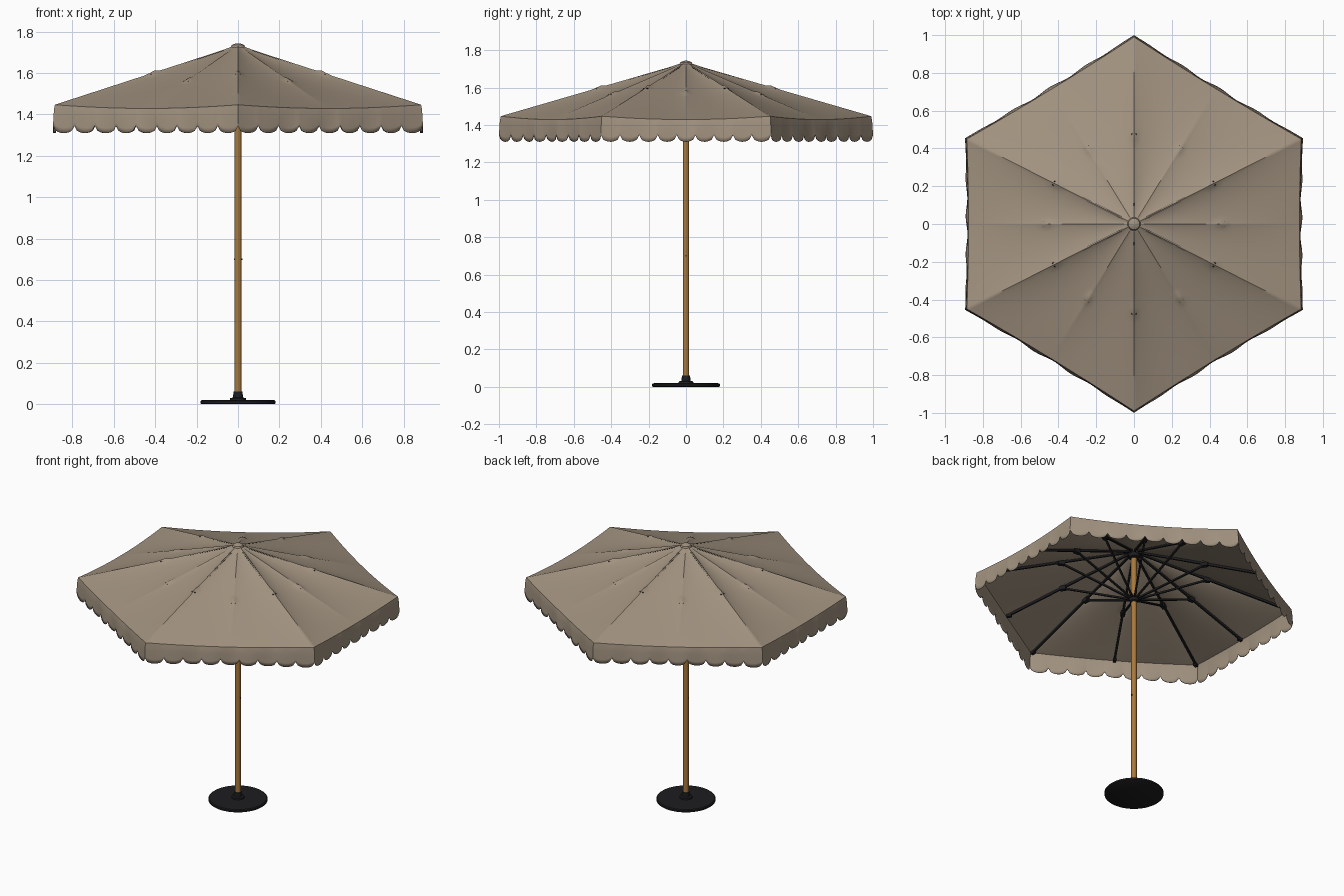
import bpy, bmesh, math
from mathutils import Vector

if "Cube" in bpy.data.objects:
    bpy.data.objects.remove(bpy.data.objects["Cube"])


def material(name, rgb):
    m = bpy.data.materials.new(name)
    m.diffuse_color = (*rgb, 1)
    m.use_nodes = True
    m.node_tree.nodes["Principled BSDF"].inputs["Base Color"].default_value = m.diffuse_color
    return m


FABRIC = material("taupe fabric", (0.36, 0.29, 0.215))
WOOD = material("warm wood", (0.40, 0.19, 0.045))
BLACK = material("black metal", (0.012, 0.012, 0.014))

CORNERS = [Vector(c) for c in ((0, 0.99), (-0.885, 0.45), (-0.885, -0.45),
                               (0, -0.99), (0.885, -0.45), (0.885, 0.45))]
SCALLOPS, SEG = 9, 8
N = SCALLOPS * SEG
APEX = 1.735


def finish(bm, name, mat, angle=35):
    bmesh.ops.recalc_face_normals(bm, faces=bm.faces[:])
    me = bpy.data.meshes.new(name)
    bm.to_mesh(me)
    bm.free()
    me.materials.append(mat)
    ob = bpy.data.objects.new(name, me)
    bpy.context.collection.objects.link(ob)
    bpy.ops.object.select_all(action='DESELECT')
    ob.select_set(True)
    bpy.context.view_layer.objects.active = ob
    bpy.ops.object.shade_smooth_by_angle(angle=math.radians(angle))
    return ob


def lathe(name, profile, mat, n=32):
    bm = bmesh.new()
    rings = [[bm.verts.new((r * math.cos(2 * math.pi * i / n), r * math.sin(2 * math.pi * i / n), z))
              for i in range(n)] for r, z in profile]
    for a, b in zip(rings, rings[1:]):
        for i in range(n):
            bm.faces.new((a[i], a[(i + 1) % n], b[(i + 1) % n], b[i]))
    bm.faces.new(rings[0])
    bm.faces.new(rings[-1])
    return finish(bm, name, mat)


def add_bar(bm, a, b, w, h):
    # rectangular bar between two points
    a, b = Vector(a), Vector(b)
    d = (b - a).normalized()
    side = d.cross(Vector((0, 0, 1))).normalized()
    up = side.cross(d)
    ends = [[bm.verts.new(p + side * (x * w / 2) + up * (y * h / 2))
             for x, y in ((-1, -1), (1, -1), (1, 1), (-1, 1))] for p in (a, b)]
    for i in range(4):
        j = (i + 1) % 4
        bm.faces.new((ends[0][i], ends[0][j], ends[1][j], ends[1][i]))
    bm.faces.new(ends[0])
    bm.faces.new(ends[1])


def rim(e, f):
    # top edge of the valance, bowed inward and sagging between corners
    p = CORNERS[e].lerp(CORNERS[(e + 1) % 6], f)
    bow = 4 * f * (1 - f)
    p = p * (1 - 0.010 * bow)
    return Vector((p.x, p.y, 1.447 - 0.018 * bow))


def cover(e, f, t):
    # point on the cloth: t = 0 at apex, 1 at rim
    q = rim(e, f)
    p = Vector((0, 0, APEX)).lerp(q, t)
    p.z -= 0.012 * abs(math.sin(2 * math.pi * f)) ** 0.7 * math.sin(math.pi * t)
    r = p.xy.length
    for rf in (0, 0.5, 1):   # bumps over the strut joints
        c = rim(e, rf).xy.normalized() * 0.46
        p.z += 0.010 * math.exp(-((p.xy - c).length / 0.02) ** 2)
    if r < 0.08:
        p.z += 0.005 * (1 - r / 0.08)
    return p


# canopy with scalloped valance
bm = bmesh.new()
cols = []
TOP, LOW = 36, 5
for e in range(6):
    for i in range(N):
        f = i / N
        col = [bm.verts.new(cover(e, f, 0.02 + 0.98 * k / TOP)) for k in range(TOP + 1)]
        q = rim(e, f)
        out = Vector((q.x, q.y, 0)).normalized()
        g = (f * SCALLOPS) % 1
        zb = 1.346 - 0.036 * math.sqrt(max(0, 1 - (2 * g - 1) ** 2))
        for k in range(1, LOW + 1):
            s = k / LOW
            wave = 0.005 * math.sin(2 * math.pi * f * 4.5 + e * 1.3) * s * math.sin(math.pi * f)
            p = q + out * (0.010 * math.sqrt(s) + wave)
            p.z = q.z + (zb - q.z) * s
            col.append(bm.verts.new(p))
        cols.append(col)
for a, b in zip(cols, cols[1:] + cols[:1]):
    for k in range(len(a) - 1):
        bm.faces.new((a[k], a[k + 1], b[k + 1], b[k]))
canopy = finish(bm, "canopy", FABRIC, 40)
sol = canopy.modifiers.new("cloth thickness", 'SOLIDIFY')
sol.thickness = 0.003
sol.offset = -1

# small cloth cap on the apex
lathe("canopy_cap", [(0.035, 1.724), (0.03, 1.735), (0.015, 1.742), (0.003, 1.744)], FABRIC, 24)

# ribs, struts and joints: one set per corner and per edge middle
ribs, struts, joints = bmesh.new(), bmesh.new(), bmesh.new()
for e in range(6):
    for f in (0, 0.5):
        q = rim(e, f)
        d = Vector((q.x, q.y, 0)).normalized()
        drop = Vector((0, 0, -0.012))
        start = cover(e, f, 0.04) + drop
        end = q * 1.0 - d * 0.012 + drop
        add_bar(ribs, start, end, 0.012, 0.014)
        t = 0.46 / q.xy.length
        j = Vector((0, 0, APEX)).lerp(q, t) + Vector((0, 0, -0.018))
        add_bar(struts, d * 0.022 + Vector((0, 0, 1.39)), j, 0.011, 0.011)
        add_bar(joints, j - d * 0.02, j + d * 0.02, 0.026, 0.026)
        add_bar(joints, end - d * 0.03, end, 0.018, 0.018)
finish(ribs, "ribs", BLACK)
finish(struts, "struts", BLACK)
finish(joints, "rib_joints", BLACK)

# hubs on the pole
lathe("sliding_hub", [(0.019, 1.365), (0.026, 1.37), (0.03, 1.385), (0.03, 1.40), (0.02, 1.405)], BLACK)
lathe("top_hub", [(0.02, 1.675), (0.034, 1.68), (0.034, 1.705), (0.02, 1.715)], BLACK)

# pole and its locking pin
lathe("pole", [(0.017, 0.03), (0.017, 1.70)], WOOD)
pin = bmesh.new()
add_bar(pin, (-0.019, 0, 0.70), (0.021, 0, 0.70), 0.007, 0.007)
finish(pin, "locking_pin", BLACK)

# round base plate with collar
lathe("base_plate", [(0.176, 0.0), (0.182, 0.004), (0.182, 0.014), (0.176, 0.019), (0.02, 0.021)], BLACK, 64)
lathe("base_collar", [(0.04, 0.018), (0.038, 0.029), (0.024, 0.032), (0.022, 0.06), (0.018, 0.06)], BLACK)
